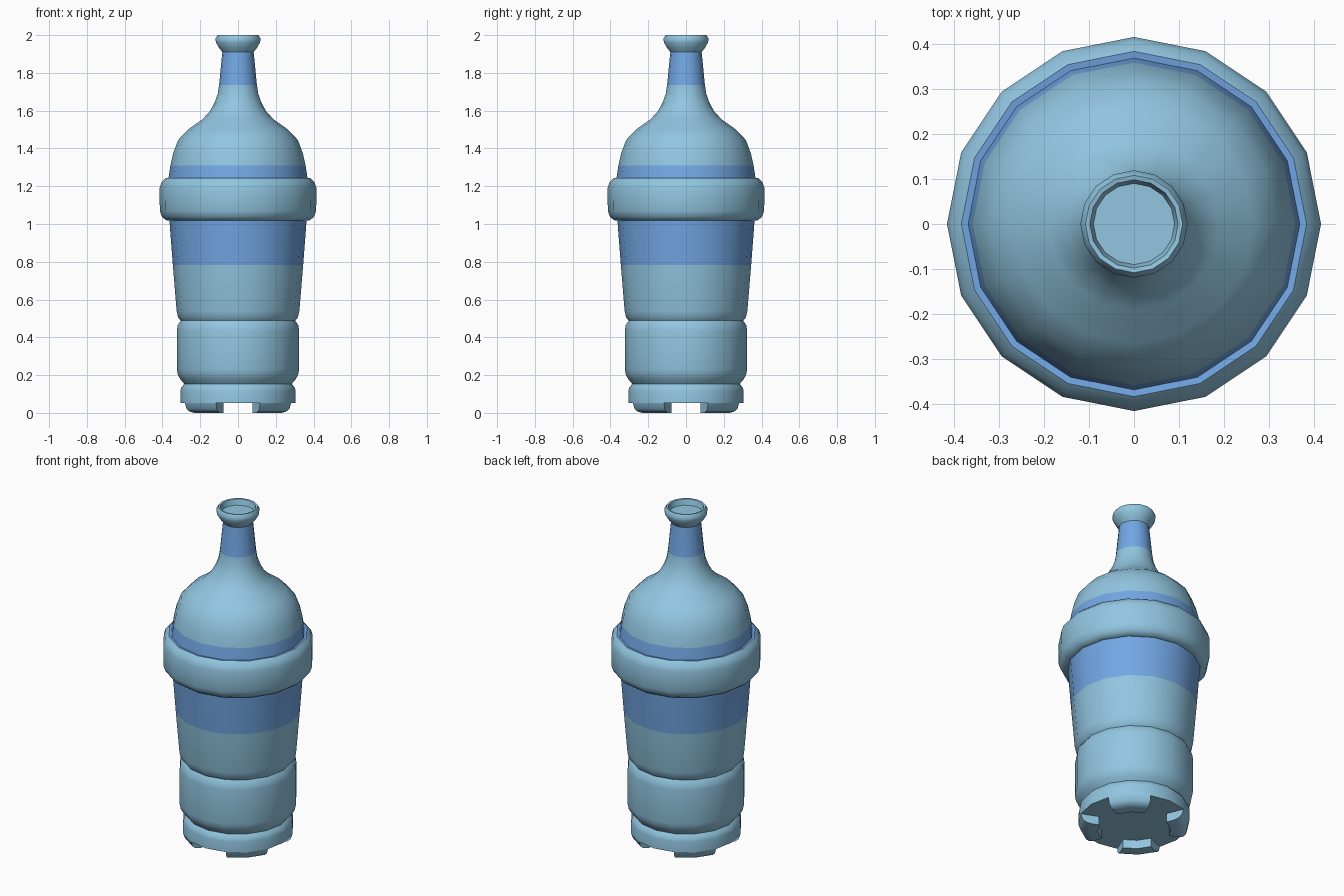
import bpy, bmesh, math

if "Cube" in bpy.data.objects:
    bpy.data.objects.remove(bpy.data.objects["Cube"])

SIDES = 16


def make_mat(name, rgb):
    m = bpy.data.materials.new(name)
    m.diffuse_color = (*rgb, 1.0)
    m.use_nodes = True
    m.node_tree.nodes["Principled BSDF"].inputs["Base Color"].default_value = m.diffuse_color
    return m


MATS = [make_mat("pale blue", (0.287, 0.565, 0.753)),
        make_mat("band blue", (0.168, 0.386, 0.776))]


def sweep(bm, profile, start=0, steps=SIDES, bands=()):
    """Revolve (radius, z) points, listed bottom to top on the outside."""
    full = steps == SIDES
    columns = []
    for i in range(steps if full else steps + 1):
        a = 2 * math.pi * (start + i) / SIDES
        columns.append([bm.verts.new((r * math.cos(a), r * math.sin(a), z))
                        for r, z in profile])
    for i in range(steps):
        c0, c1 = columns[i], columns[(i + 1) % len(columns)]
        for j in range(len(profile) - 1):
            f = bm.faces.new((c0[j], c1[j], c1[j + 1], c0[j + 1]))
            f.material_index = int(any(lo < f.calc_center_median().z < hi
                                       for lo, hi in bands))
    return columns


def finish(name, bm, angle=40):
    me = bpy.data.meshes.new(name)
    bm.to_mesh(me)
    bm.free()
    for m in MATS:
        me.materials.append(m)
    ob = bpy.data.objects.new(name, me)
    bpy.context.collection.objects.link(ob)
    bpy.ops.object.select_all(action='DESELECT')
    ob.select_set(True)
    bpy.context.view_layer.objects.active = ob
    bpy.ops.object.shade_smooth_by_angle(angle=math.radians(angle))
    return ob


def lathe(name, profile, bands=(), cap_first=False, cap_last=False):
    bm = bmesh.new()
    cols = sweep(bm, profile, bands=bands)
    if cap_first:
        bm.faces.new([c[0] for c in reversed(cols)])
    if cap_last:
        bm.faces.new([c[-1] for c in cols])
    return finish(name, bm)


# Base ring with a recessed flat underside
lathe("base_ring", [(0.305, 0.052), (0.305, 0.115), (0.30, 0.135), (0.284, 0.153)],
      cap_first=True)

# Four feet on the diagonals, leaving notches on the axes
bm = bmesh.new()
foot = [(0.20, 0.052), (0.20, 0), (0.25, 0), (0.276, 0.006),
        (0.295, 0.022), (0.305, 0.052)]
for k in range(4):
    cols = sweep(bm, foot, start=4 * k + 1, steps=2)
    bm.faces.new(cols[0])
    bm.faces.new(list(reversed(cols[-1])))
bmesh.ops.recalc_face_normals(bm, faces=bm.faces)
for f in bm.faces:
    # open shells: make sure the soles face down
    if abs(f.normal.z) > 0.99 and f.calc_center_median().z < 0.01 and f.normal.z > 0:
        bmesh.ops.reverse_faces(bm, faces=bm.faces)
        break
finish("feet", bm)

# Rounded grip section
lathe("lower_grip", [(0.284, 0.153), (0.303, 0.175), (0.318, 0.20), (0.324, 0.23),
                     (0.324, 0.435), (0.319, 0.465), (0.303, 0.488)])

# Tapered body with blue upper band
lathe("tapered_body", [(0.303, 0.488), (0.317, 0.505), (0.325, 0.54), (0.345, 0.783),
                       (0.363, 1.018)], bands=[(0.783, 1.03)])

# Bulging collar
lathe("collar", [(0.363, 1.018), (0.380, 1.020), (0.402, 1.037), (0.414, 1.07),
                 (0.415, 1.19), (0.405, 1.222), (0.383, 1.243), (0.368, 1.241)],
      bands=[(1.2415, 1.2425)])

# Dome and neck with two blue bands
lathe("dome_and_neck", [(0.368, 1.241), (0.358, 1.31), (0.343, 1.375), (0.317, 1.445),
                        (0.265, 1.50), (0.19, 1.553), (0.150, 1.595), (0.123, 1.645),
                        (0.107, 1.69), (0.100, 1.737), (0.083, 1.91)],
      bands=[(1.24, 1.31), (1.737, 1.92)])

# Flared lip with a recessed closed mouth
lathe("lip", [(0.083, 1.91), (0.100, 1.932), (0.117, 1.962), (0.119, 1.982), (0.108, 2.0),
              (0.098, 1.998), (0.090, 1.965)], cap_last=True)
